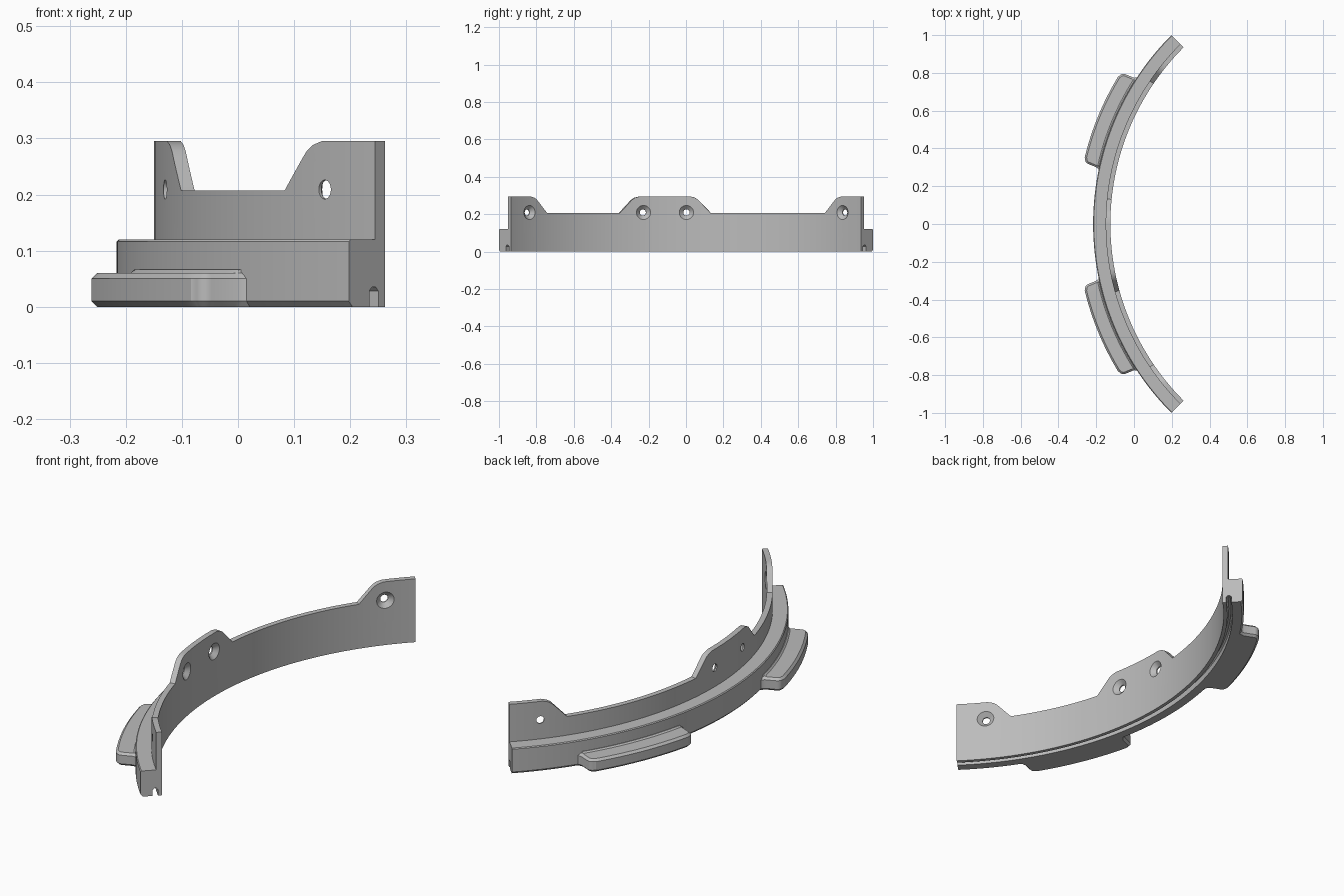
import bpy, bmesh
from math import sin, cos, pi, radians, sqrt
from mathutils import Vector

cube = bpy.data.objects.get("Cube")
if cube:
    bpy.data.objects.remove(cube, do_unlink=True)

CX = 1.197                                   # centre of the arc
R_IN, R_WALL, R_OUT, R_TAB = 1.322, 1.347, 1.4134, 1.5
LOW, HIGH, STEP = 0.207, 0.295, 0.12         # wall heights and ledge height

grey = bpy.data.materials.new("plain grey")
grey.use_nodes = True
grey.diffuse_color = (0.5, 0.5, 0.5, 1)
grey.node_tree.nodes["Principled BSDF"].inputs["Base Color"].default_value = (0.5, 0.5, 0.5, 1)


def polar(r, deg, z):
    a = radians(deg)
    return Vector((CX - r * cos(a), r * sin(a), z))


def loft(bm, rings):
    """Skin closed rings of equal length and cap both ends."""
    rows = [[bm.verts.new(p) for p in ring] for ring in rings]
    n = len(rows[0])
    for a, b in zip(rows, rows[1:]):
        for i in range(n):
            j = (i + 1) % n
            bm.faces.new((a[i], a[j], b[j], b[i]))
    bm.faces.new(rows[0])
    bm.faces.new(rows[-1][::-1])


def make(name, bm):
    bmesh.ops.recalc_face_normals(bm, faces=bm.faces)
    me = bpy.data.meshes.new(name)
    bm.to_mesh(me)
    bm.free()
    me.materials.append(grey)
    ob = bpy.data.objects.new(name, me)
    bpy.context.collection.objects.link(ob)
    return ob


def smooth(ob):
    bpy.ops.object.select_all(action='DESELECT')
    ob.select_set(True)
    bpy.context.view_layer.objects.active = ob
    bpy.ops.object.shade_smooth_by_angle(angle=radians(25))


# Raised lugs: height of the wall top by degrees inside the lug's foot
LUG = [(0, LOW), (2.4, 0.266), (2.9, 0.278), (3.6, 0.288), (4.7, HIGH)]
END_FOOT, MID, MID_HALF = 34.2, -4.9, 10.55


def wall_top(deg):
    d = max(abs(deg) - END_FOOT, MID_HALF - abs(deg - MID))
    if d <= 0:
        return LOW
    for (d0, z0), (d1, z1) in zip(LUG, LUG[1:]):
        if d <= d1:
            return z0 + (z1 - z0) * (d - d0) / (d1 - d0)
    return HIGH


def section(deg):
    top = wall_top(deg)
    g = 1.3505                               # groove centre radius
    profile = [(R_IN, 0), (g - .0115, 0), (g - .0115, .028), (g - .005, .035),
               (g + .005, .035), (g + .0115, .028), (g + .0115, 0),
               (R_OUT - .009, 0), (R_OUT, .01), (R_OUT, STEP - .004),
               (R_OUT - .004, STEP), (R_WALL, STEP), (R_WALL, top), (R_IN, top)]
    return [polar(r, deg, z) for r, z in profile]


# Curved body with ledge, wall and underside groove
breaks = [s * (END_FOOT + d) for d, z in LUG for s in (-1, 1)]
breaks += [MID + s * (MID_HALF - d) for d, z in LUG for s in (-1, 1)]
angles = sorted(breaks + [a for a in range(-45, 46)
                          if all(abs(a - b) > 0.25 for b in breaks)])
bm = bmesh.new()
loft(bm, [section(a) for a in angles])
body = make("curved_body", bm)

# Countersunk screw holes, wide on the inner side
bm = bmesh.new()
for deg in (-39.3, MID - 5, MID + 5, 39.3):
    out = polar(1, deg, 0) - polar(0, deg, 0)
    side = Vector((-out.y, out.x, 0))
    rings = []
    for r, rad in ((R_IN - .012, .051), (R_IN + .019, .017), (R_WALL + .03, .017)):
        c = polar(r, deg, 0.209)
        rings.append([c + side * rad * cos(t * pi / 16) + Vector((0, 0, rad * sin(t * pi / 16)))
                      for t in range(32)])
    loft(bm, rings)
cutter = make("hole_cutter", bm)
cutter.hide_render = True
mod = body.modifiers.new("holes", 'BOOLEAN')
mod.operation, mod.solver, mod.object = 'DIFFERENCE', 'EXACT', cutter
bpy.context.view_layer.update()
cut = bpy.data.meshes.new_from_object(body.evaluated_get(bpy.context.evaluated_depsgraph_get()))
body.modifiers.clear()
body.data = cut
bpy.data.objects.remove(cutter, do_unlink=True)
smooth(body)


def tab_outline(r_out, half, corner, flare):
    """Tab plan (radial u, sideways v): rounded outside, flared onto the body."""
    r_root = R_OUT - .009
    wide = half + flare
    right = [(sqrt(r_root ** 2 - wide ** 2), wide)]
    root = sqrt(r_root ** 2 - half ** 2) + .01
    right += [(root + flare * .3, half + flare * .3), (root + flare, half)]
    v0 = half - corner
    u0 = sqrt(r_out ** 2 - half ** 2) - corner
    for k in range(7):
        t = pi / 2 * (1 - k / 7)
        right.append((u0 + corner * cos(t), v0 + corner * sin(t)))
    for k in range(8):
        v = v0 * (1 - k / 8)
        right.append((sqrt(r_out ** 2 - v * v), v))
    left = [(u, -v) for u, v in reversed(right)]
    inner = [(sqrt(r_root ** 2 - (wide * k / 8) ** 2), wide * k / 8) for k in range(-7, 8)]
    return right + [(r_out, 0)] + left + inner


# Two outer tabs, chamfered above and below, with a low fillet along the body
LEVELS = [(0, R_TAB - .01, .247, .018, .012), (.01, R_TAB, .257, .025, .012),
          (.05, R_TAB, .257, .025, .012), (.06, R_TAB - .01, .247, .018, .006),
          (.0602, 1.423, .246, .002, .002), (.066, 1.416, .245, .001, .001)]
for name, sign in (("front_tab", -1), ("back_tab", 1)):
    a = radians(22.5)
    bm = bmesh.new()
    loft(bm, [[(CX - u * cos(a) + v * sin(a), sign * (u * sin(a) + v * cos(a)), z)
               for u, v in tab_outline(*shape)] for z, *shape in LEVELS])
    smooth(make(name, bm))
